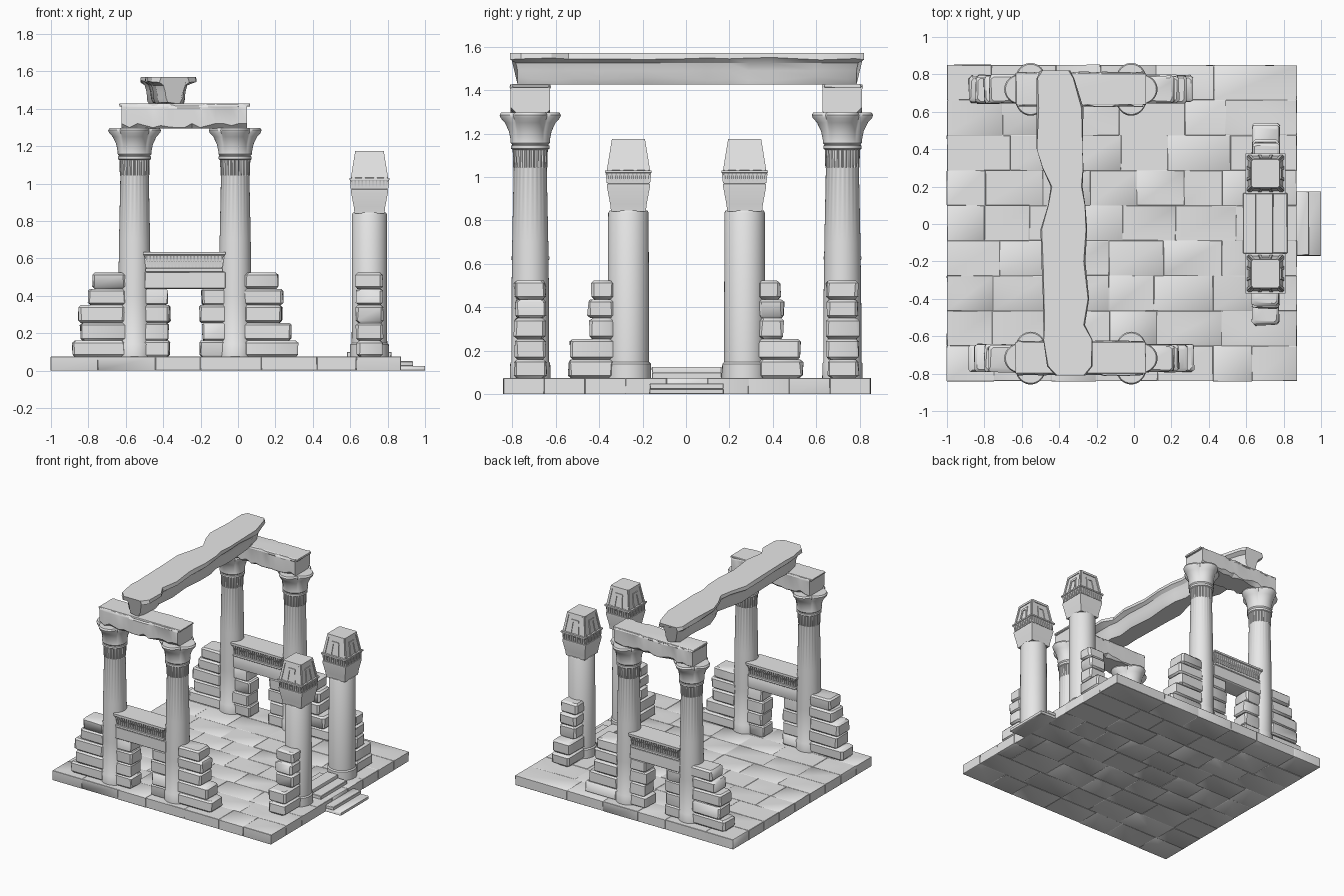
import bpy, bmesh, math, random
from mathutils import Vector, Matrix

random.seed(7)
if "Cube" in bpy.data.objects:
    bpy.data.objects.remove(bpy.data.objects["Cube"], do_unlink=True)

stone = bpy.data.materials.new("pale_grey_stone")
stone.use_nodes = True
GREY = (0.8, 0.8, 0.8, 1)
stone.diffuse_color = GREY
stone.node_tree.nodes["Principled BSDF"].inputs["Base Color"].default_value = GREY

FLOOR = 0.075
ROWS = [FLOOR, 0.16, 0.255, 0.35, 0.437, 0.523]


def make(name, shells, loc=(0, 0, 0), angle=35):
    """One object from several closed shells, each a list of equal-length rings."""
    bm = bmesh.new()
    for rings in shells:
        vs = [[bm.verts.new(p) for p in ring] for ring in rings]
        n = len(vs[0])
        for a, b in zip(vs, vs[1:]):
            for i in range(n):
                j = (i + 1) % n
                bm.faces.new((a[i], a[j], b[j], b[i]))
        bm.faces.new(vs[0][::-1])
        bm.faces.new(vs[-1])
    bmesh.ops.recalc_face_normals(bm, faces=bm.faces)
    mesh = bpy.data.meshes.new(name)
    bm.to_mesh(mesh)
    bm.free()
    mesh.materials.append(stone)
    mesh.shade_smooth()
    mesh.set_sharp_from_angle(angle=math.radians(angle))
    obj = bpy.data.objects.new(name, mesh)
    obj.location = loc
    bpy.context.collection.objects.link(obj)
    return obj


def rect(z, hx, hy):
    return [(-hx, -hy, z), (hx, -hy, z), (hx, hy, z), (-hx, hy, z)]


def block(x0, x1, y0, y1, z0, z1, b=0.01, jit=0.004):
    """Chamfered, slightly irregular stone block."""
    j = lambda: random.uniform(-jit, jit)
    x0, x1, y0, y1 = x0 + j(), x1 + j(), y0 + j(), y1 + j()

    def ring(z, e):
        l, r, f, k = x0 + e, x1 - e, y0 + e, y1 - e
        pts = [(l + b, f), (r - b, f), (r, f + b), (r, k - b),
               (r - b, k), (l + b, k), (l, k - b), (l, f + b)]
        return [(x + j(), y + j(), z) for x, y in pts]
    return [ring(z0, b), ring(z0 + b, 0), ring(z1 - b, 0), ring(z1, b)]


def turned(profile, seg=96):
    """Turned shape; profile rows are z, radius, flute depth, lobe strength."""
    rings = []
    for z, r, flute, lobe in profile:
        ring = []
        for i in range(seg):
            t = math.tau * i / seg
            rr = r * (1 - lobe * (1 - abs(math.cos(2 * t)))) - (flute if i % 4 == 0 else 0)
            ring.append((rr * math.cos(t), rr * math.sin(t), z))
        rings.append(ring)
    return rings


def ribs(z0, z1, hx0, hy0, hx1, hy1, step, w, d):
    """Upright ribs around a rectangular cornice that widens from z0 to z1."""
    shells = []
    for along_x in (True, False):
        half, f0, f1 = (hx0, hy0, hy1) if along_x else (hy0, hx0, hx1)
        n = max(2, round(2 * half / step))
        for i in range(n):
            u = -half + (i + 0.5) * 2 * half / n
            for s in (-1, 1):
                rings = []
                for z, f in ((z0, f0), (z1, f1)):
                    pts = [(u - w, s * (f - d)), (u + w, s * (f - d)), (u + w, s * (f + d)), (u - w, s * (f + d))]
                    rings.append([(p, q, z) if along_x else (q, p, z) for p, q in pts])
                shells.append(rings)
    return shells


# Paved floor of full-height slabs over a hidden core
floor = [[rect(0.004, 0.93, 0.835), rect(0.072, 0.93, 0.835)]]
floor[0] = [[(x - 0.065, y + 0.005, z) for x, y, z in r] for r in floor[0]]
rows = 9
for k in range(rows):
    y0 = -0.84 + 1.69 * k / rows
    x = -1.0
    while x < 0.87:
        x1 = x + random.uniform(0.2, 0.36)
        if x1 > 0.75:
            x1 = 0.87
        floor.append(block(x, x1, y0, y0 + 1.69 / rows, 0, FLOOR, 0.002, 0.001))
        x = x1
make("paved_floor", floor)

# Entrance steps and threshold
make("entrance_steps", [block(0.86, 1.0, -0.168, 0.174, 0, 0.025, 0.003, 0.001),
                        block(0.86, 0.935, -0.168, 0.174, 0.024, 0.05, 0.003, 0.001)])
make("threshold", [block(0.582, 0.82, -0.157, 0.165, 0.07, 0.1, 0.003, 0.001),
                   block(0.65, 0.745, -0.157, 0.165, 0.098, 0.125, 0.003, 0.001)])

# Tall columns with fluted neck and four-lobed capital
COLUMN = [(0.07, 0.093, 0, 0), (0.142, 0.092, 0, 0), (0.15, 0.087, 0, 0), (0.4, 0.087, 0, 0),
          (0.7, 0.083, 0, 0), (1.04, 0.076, 0, 0), (1.045, 0.079, 0.006, 0), (1.125, 0.081, 0.006, 0),
          (1.13, 0.088, 0, 0), (1.145, 0.088, 0, 0), (1.147, 0.082, 0, 0), (1.157, 0.09, 0, 0),
          (1.17, 0.09, 0, 0.03), (1.21, 0.098, 0, 0.1), (1.25, 0.117, 0, 0.18), (1.272, 0.137, 0, 0.22),
          (1.285, 0.141, 0, 0.22), (1.297, 0.134, 0, 0.22)]
COL_X = (-0.553, -0.015)


def short_beam(sy):
    """Chipped beam resting on a pair of columns, with a thin projecting lip."""
    rings, n = [], 16
    for i in range(n + 1):
        x = -0.622 + 0.67 * i / n
        c = lambda: random.choice((0.004, 0.008, 0.015, 0.026))
        h, lo, hi = 0.091, 1.295, 1.425
        a, b, e, f = c(), c(), c(), c()
        lip = 0.006
        rings.append([(x, -h + a, lo), (x, h - b, lo), (x, h, lo + b), (x, h, hi - 0.02),
                      (x, h + lip - e / 2, hi - 0.012), (x, h + lip - e, hi),
                      (x, -h - lip + f, hi), (x, -h - lip + f / 2, hi - 0.012), (x, -h, hi - 0.02), (x, -h, lo + a)])
    return [rings, block(-0.632, 0.064, -0.085, 0.085, 1.412, 1.427, 0.003, 0.002)]


for side, sy in (("back", 0.72), ("front", -0.717)):
    for cx, end in zip(COL_X, ("right", "left")):
        make(f"{side}_{end}_column", [turned(COLUMN)], (cx, sy, 0))
    make(f"{side}_short_beam", short_beam(sy), (0, sy, 0), 25)

    # Ruined wall ends outside the columns
    for name, inner, reach in (("right", -0.6, (-0.885, -0.845, -0.85, -0.80, -0.775)),
                               ("left", 0.03, (0.318, 0.285, 0.235, 0.24, 0.212))):
        wall = []
        for k, far in enumerate(reach):
            wall.append(block(min(inner, far), max(inner, far), -0.072, 0.072, ROWS[k], ROWS[k + 1], 0.012))
        make(f"{side}_{name}_ruined_wall", wall, (0, sy, 0))

    # Doorway: jambs, lintel and fluted cornice
    door = []
    for k in range(4):
        dx = 0.012 * (k % 2)
        door.append(block(-0.52, -0.365 - dx, -0.065, 0.065, ROWS[k], ROWS[k + 1], 0.009))
        door.append(block(-0.205 + dx, -0.05, -0.065, 0.065, ROWS[k], ROWS[k + 1], 0.009))
    door.append(block(-0.5, -0.07, -0.068, 0.068, 0.435, 0.53, 0.006))
    make(f"{side}_doorway", door, (0, sy, 0))
    cornice = [[rect(z, 0.2 + e, 0.068 + e) for z, e in
                ((0.525, 0), (0.53, 0.006), (0.545, 0.006), (0.548, 0), (0.585, 0.002),
                 (0.605, 0.008), (0.615, 0.016), (0.618, 0.016), (0.62, 0.02), (0.634, 0.02))]]
    cornice += ribs(0.55, 0.612, 0.2, 0.068, 0.209, 0.077, 0.018, 0.005, 0.005)
    make(f"{side}_door_cornice", cornice, (-0.288, sy, 0))

# Long broken beam: y, right top edge, left top edge
LONG = [(0.82, -0.50, -0.34), (0.78, -0.52, -0.32), (0.62, -0.52, -0.27), (0.4, -0.52, -0.275),
        (0.3, -0.49, -0.27), (0.2, -0.445, -0.275), (0.1, -0.46, -0.26), (-0.03, -0.5, -0.25),
        (-0.2, -0.495, -0.26), (-0.4, -0.487, -0.24), (-0.54, -0.485, -0.262), (-0.62, -0.485, -0.222),
        (-0.76, -0.465, -0.222), (-0.81, -0.42, -0.26)]
rings = []
for y, l, r in LONG:
    q = y * 0.957
    c = random.uniform(0, 0.022)
    bl, br = max(l + 0.035, -0.495), min(r - 0.035, -0.285)
    rings.append([(bl + 0.01, q, 1.425 + c / 2), (br - c, q, 1.425), (br, q, 1.44 + c), (br + 0.004, q, 1.49),
                  (br + 0.014, q * 1.01, 1.525), (r, y, 1.55 - c / 2), (r - c / 2, y, 1.57),
                  (l + c / 2, y, 1.57), (l, y, 1.55 - c / 2), (bl - 0.014, q * 1.01, 1.525),
                  (bl - 0.004, q, 1.49), (bl, q, 1.44 + c)])
make("long_broken_beam", [rings], angle=28)

# Gate pillars: round shaft, square capital, tapered shrine-shaped top
SHAFT = [(0.07, 0.104, 0, 0), (0.14, 0.103, 0, 0), (0.148, 0.095, 0, 0), (0.835, 0.093, 0, 0), (0.845, 0.088, 0, 0)]
TOP0, TOP1 = 1.028, 1.175


def panel_bar(quad, turn, thick=0.006):
    """Raised bar on one sloped face; quad corners are (fraction across, fraction up)."""
    rot = Matrix.Rotation(turn * math.pi / 2, 3, "Z")
    rings = []
    for d in (-0.004, thick):
        ring = []
        for u, v in quad:
            h = 0.094 - 0.024 * v
            ring.append(rot @ Vector((u * h, -h - d, TOP0 + v * (TOP1 - TOP0))))
        rings.append(ring)
    return rings


BARS = [((-1, 0), (-0.82, 0), (-0.8, 1), (-1, 1)), ((0.82, 0), (1, 0), (1, 1), (0.8, 1)),
        ((-0.8, 0.88), (0.8, 0.88), (0.8, 1), (-0.8, 1)),
        ((-0.42, 0), (-0.25, 0), (-0.2, 0.6), (-0.36, 0.6)), ((0.25, 0), (0.42, 0), (0.36, 0.6), (0.2, 0.6)),
        ((-0.4, 0.58), (0.4, 0.58), (0.38, 0.7), (-0.38, 0.7))]

for name, py, s in (("back", 0.27, 1), ("front", -0.265, -1)):
    make(f"{name}_pillar_shaft", [turned(SHAFT)], (0.703, py, 0))
    cap = [[rect(z, h, h) for z, h in ((0.84, 0.08), (0.875, 0.084), (0.955, 0.099), (0.968, 0.099),
                                       (0.97, 0.094), (1.005, 0.096), (1.018, 0.103), (1.02, 0.107),
                                       (1.03, 0.107), (1.031, 0.094), (TOP1, 0.07))]]
    cap += ribs(0.972, 1.016, 0.095, 0.095, 0.1, 0.1, 0.02, 0.006, 0.005)
    cap += [panel_bar(q, t) for t in range(4) for q in BARS]
    make(f"{name}_pillar_capital", cap, (0.703, py, 0))

    # Stepped stone stack beside the pillar
    stack = []
    for k, far in enumerate((0.538, 0.53, 0.445, 0.45, 0.435)):
        a, b = sorted((s * 0.335, s * far))
        stack.append(block(0.633, 0.776, a, b, ROWS[k], ROWS[k + 1], 0.012))
    make(f"{name}_pillar_stone_stack", stack)
